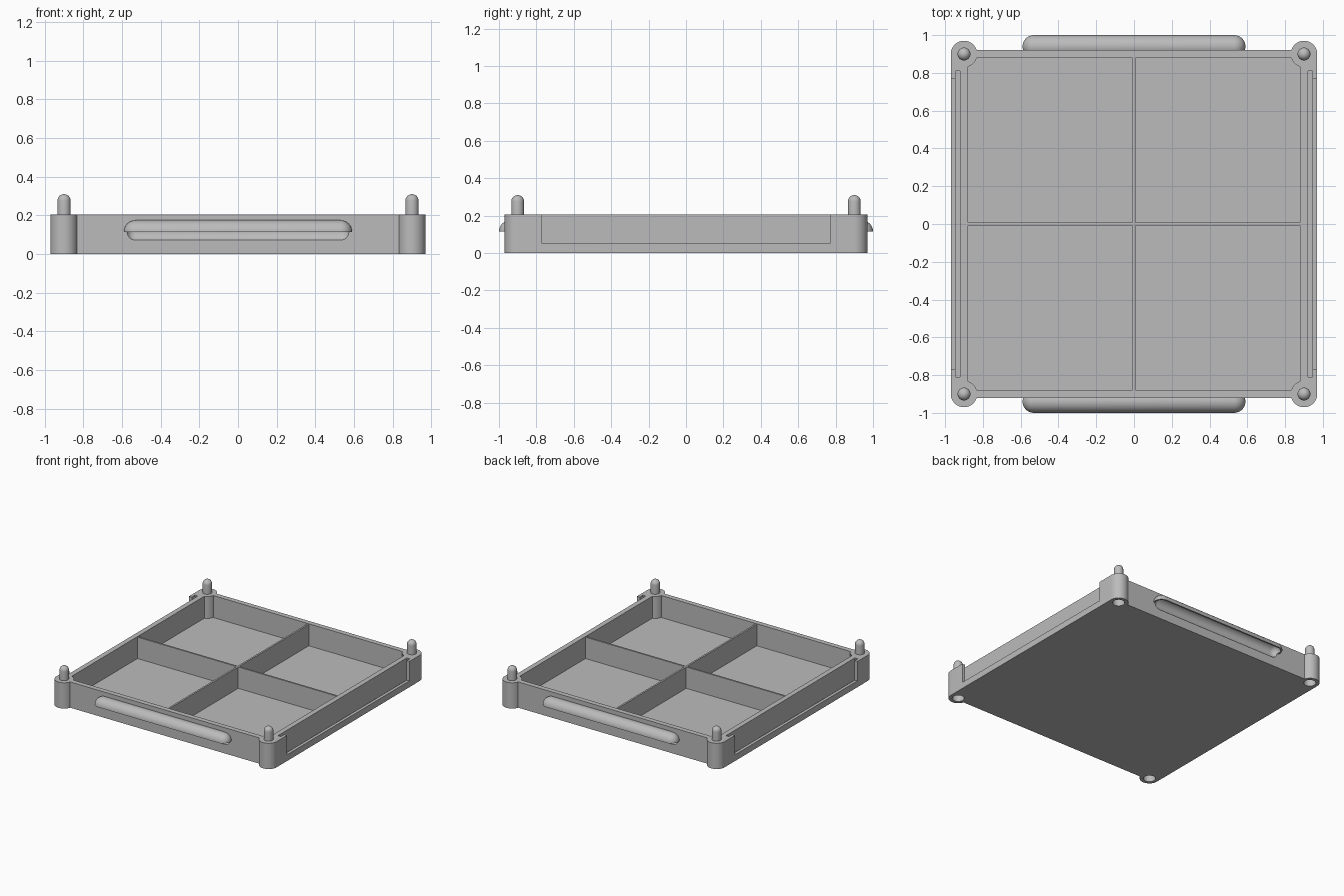
import bpy, bmesh
from math import asin, pi, sin, cos, radians
from mathutils import Matrix

cube = bpy.data.objects.get("Cube")
if cube:
    bpy.data.objects.remove(cube, do_unlink=True)

grey = bpy.data.materials.new("plain grey")
grey.use_nodes = True
grey.diffuse_color = (0.5, 0.5, 0.5, 1)
grey.node_tree.nodes["Principled BSDF"].inputs["Base Color"].default_value = (0.5, 0.5, 0.5, 1)

H = 0.205                    # rim height
POST, R = 0.9, 0.07          # corner post centre and radius
SIDE, FRONT, INNER = 0.97, 0.92, 0.88
CORNERS = [(1, 1), (-1, 1), (-1, -1), (1, -1)]


def finish(name, bm):
    bmesh.ops.recalc_face_normals(bm, faces=bm.faces)
    mesh = bpy.data.meshes.new(name)
    bm.to_mesh(mesh)
    bm.free()
    mesh.materials.append(grey)
    obj = bpy.data.objects.new(name, mesh)
    bpy.context.collection.objects.link(obj)
    return obj


def prism(name, outline, z0, z1):
    bm = bmesh.new()
    face = bm.faces.new([bm.verts.new((x, y, z0)) for x, y in outline])
    top = bmesh.ops.extrude_face_region(bm, geom=[face])["geom"]
    bmesh.ops.translate(bm, vec=(0, 0, z1 - z0),
                        verts=[v for v in top if isinstance(v, bmesh.types.BMVert)])
    return finish(name, bm)


def block(name, x0, x1, y0, y1, z0, z1):
    return prism(name, [(x0, y0), (x1, y0), (x1, y1), (x0, y1)], z0, z1)


def lathe(name, profile, matrix, steps=32):
    """Spin (radius, height) points around z, then place the result."""
    bm = bmesh.new()
    verts = [bm.verts.new((r, 0, z)) for r, z in profile]
    edges = [bm.edges.new(pair) for pair in zip(verts, verts[1:])]
    bmesh.ops.spin(bm, geom=verts + edges, axis=(0, 0, 1), cent=(0, 0, 0),
                   angle=2 * pi, steps=steps)
    bmesh.ops.remove_doubles(bm, verts=bm.verts, dist=1e-5)
    bm.transform(matrix)
    return finish(name, bm)


def dome(r, z, sign=1, n=8):
    return [(r * cos(i * pi / 2 / n), z + sign * r * sin(i * pi / 2 / n)) for i in range(n + 1)]


def capsule(name, r, half, y, z):
    profile = dome(r, -half, -1)[::-1] + dome(r, half)
    return lathe(name, profile, Matrix.Translation((0, y, z)) @ Matrix.Rotation(pi / 2, 4, "Y"))


def combine(target, tool, operation="DIFFERENCE"):
    mod = target.modifiers.new("cut", "BOOLEAN")
    mod.operation, mod.solver, mod.object = operation, "EXACT", tool
    with bpy.context.temp_override(object=target, active_object=target):
        bpy.ops.object.modifier_apply(modifier=mod.name)
    bpy.data.objects.remove(tool, do_unlink=True)


def corner_outline(start, end, n):
    """Outline made of one post arc at each corner, joined by straight walls."""
    points = []
    for sx, sy in CORNERS:
        arc = [start + (end - start) * i / n for i in range(n + 1)]
        arc = [(sx * (POST + R * cos(a)), sy * (POST + R * sin(a))) for a in arc]
        points += arc if sx * sy > 0 else arc[::-1]
    return points


# Tray body with rounded corner posts
tray = prism("tray_body", corner_outline(0, pi - asin((FRONT - POST) / R), 20), 0, H)

# Quarter-round finger grips on front and back
for s in (-1, 1):
    grip = capsule("grip", 0.06, 0.53, s * 0.94, 0.115)
    combine(grip, block("cutter", -1, 1, s * 0.94 - 0.2, s * 0.94 + 0.2, 0, 0.115))
    combine(tray, grip, "UNION")

# Open compartment, with the posts bulging into its corners
t = asin((POST - INNER) / R)
combine(tray, prism("cutter", corner_outline(1.5 * pi - t, pi + t, 10), 0.03, H + 0.1))

for s in (-1, 1):
    # Scoops under the grips
    combine(tray, capsule("cutter", 0.048, 0.53, s * 0.94, 0.115))
    # Label slots and their windows on the two sides
    x = sorted((s * 0.92, s * 0.946))
    combine(tray, block("cutter", *x, -0.81, 0.81, 0.03, H + 0.1))
    x = sorted((s * 0.935, s * 1.1))
    combine(tray, block("cutter", *x, -0.77, 0.77, 0.05, H + 0.1))

# Stacking sockets under the posts, and pegs on top
parts = [tray]
for sx, sy in CORNERS:
    place = Matrix.Translation((sx * POST, sy * POST, 0))
    combine(tray, lathe("cutter", [(0, -0.1), (0.044, -0.1), (0.044, 0.12), (0, 0.12)], place))
    name = f"{'back' if sy > 0 else 'front'}_{'left' if sx > 0 else 'right'}_peg"
    parts.append(lathe(name, [(0, H - 0.02), (0.034, H - 0.02)] + dome(0.034, 0.276), place))

# Cross-shaped divider
w, e = 0.007, INNER + 0.005
parts.append(prism("divider", [(w, w), (w, e), (-w, e), (-w, w), (-e, w), (-e, -w),
                               (-w, -w), (-w, -e), (w, -e), (w, -w), (e, -w), (e, w)], 0.025, 0.2))

# Smooth curved surfaces, keep edges sharp
bpy.ops.object.select_all(action="DESELECT")
for part in parts:
    part.select_set(True)
bpy.context.view_layer.objects.active = tray
bpy.ops.object.shade_smooth_by_angle(angle=radians(30))
